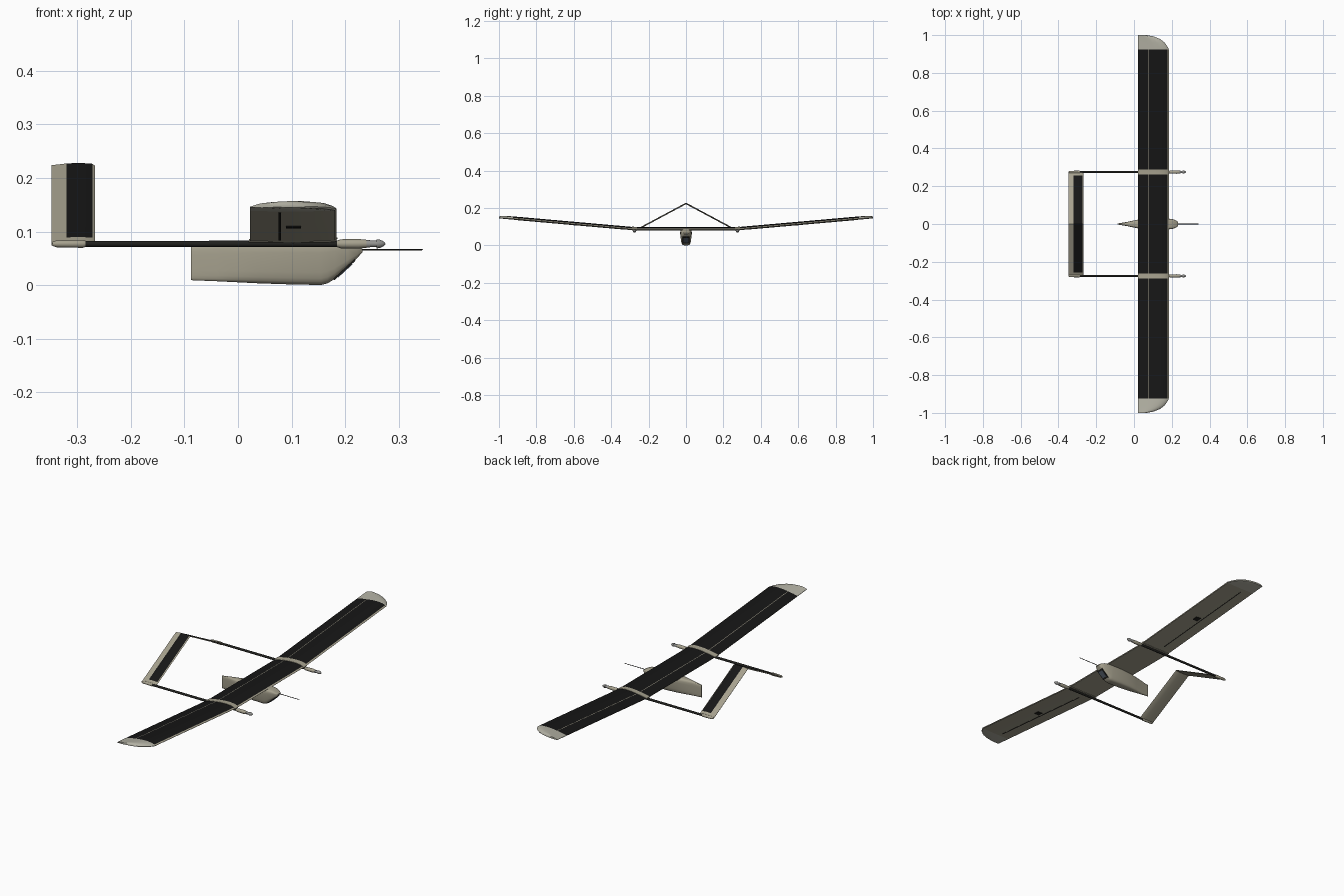
import bpy, bmesh
from math import sin, cos, pi, atan2, copysign
from mathutils import Matrix

if "Cube" in bpy.data.objects:
    bpy.data.objects.remove(bpy.data.objects["Cube"])


def material(name, rgb):
    m = bpy.data.materials.new(name)
    m.diffuse_color = (*rgb, 1)
    m.use_nodes = True
    m.node_tree.nodes["Principled BSDF"].inputs["Base Color"].default_value = m.diffuse_color
    return m


KHAKI = material("khaki", (0.38, 0.355, 0.27))
TIP = material("pale_tip", (0.45, 0.44, 0.37))
CELL = material("solar_cell", (0.008, 0.008, 0.008))
CARBON = material("carbon", (0.015, 0.015, 0.013))
METAL = material("metal", (0.3, 0.3, 0.29))
GLASS = material("glass", (0.08, 0.1, 0.13))


def finish(name, bm, mats, angle=0.6):
    bmesh.ops.recalc_face_normals(bm, faces=bm.faces)
    me = bpy.data.meshes.new(name)
    bm.to_mesh(me)
    bm.free()
    ob = bpy.data.objects.new(name, me)
    bpy.context.collection.objects.link(ob)
    for m in mats:
        me.materials.append(m)
    bpy.ops.object.select_all(action='DESELECT')
    ob.select_set(True)
    bpy.context.view_layer.objects.active = ob
    bpy.ops.object.shade_smooth_by_angle(angle=angle)
    return ob


def loft(name, rings, mats, pick=lambda i, j: 0):
    """Skin closed rings; pick(ring, side) chooses the material slot."""
    bm = bmesh.new()
    vs = [[bm.verts.new(p) for p in r] for r in rings]
    n = len(rings[0])
    for i in range(len(vs) - 1):
        for j in range(n):
            k = (j + 1) % n
            f = bm.faces.new((vs[i][j], vs[i][k], vs[i + 1][k], vs[i + 1][j]))
            f.material_index = pick(i, j)
    bm.faces.new(vs[0]).material_index = pick(0, n - 1)
    bm.faces.new(vs[-1]).material_index = pick(len(vs) - 2, n - 1)
    return finish(name, bm, mats)


def lathe(name, profile, y, z, mat, n=16):
    rings = [[(x, y + r * cos(2 * pi * k / n), z + r * sin(2 * pi * k / n))
              for k in range(n)] for x, r in profile]
    return loft(name, rings, [mat])


def box(name, size, loc, mat, axis='X', angle=0):
    bm = bmesh.new()
    bmesh.ops.create_cube(bm, size=1, matrix=Matrix.Translation(loc)
                          @ Matrix.Rotation(angle, 4, axis) @ Matrix.Diagonal((*size, 1)))
    return finish(name, bm, [mat])


# Wing: aerofoil sections, flat centre and raised outer panels
UPPER = [(0, .002), (.15, .007), (.32, .0115), (.335, .0118), (.5, .015), (.7, .0165),
         (.86, .0145), (.96, .009), (1, .0045)]
LOWER = [(.98, .0012), (.9, 0), (.5, -.001), (0, 0)]
JOINT, SLOPE = 0.275, 0.088


def wing_z(y):
    return 0.081 + max(0, abs(y) - JOINT) * SLOPE


def wing_ring(y, chord=1.0, grow=0.0):
    def pt(t, h, g):
        return (0.022 + 0.162 * t * chord + g * (2 * t - 1), y,
                wing_z(y) + h * chord ** 0.5 + (g if h > 0.0015 else -g))
    return [pt(t, h, grow) for t, h in UPPER + LOWER]


half = [(.262, 1), (.275, 1), (.288, 1), (.925, 1), (.94, .955), (.96, .87),
        (.98, .71), (.992, .52), (1, .28)]
stations = [(-y, c) for y, c in reversed(half)] + half


def wing_pick(i, j):
    mid = abs(stations[i][0] + stations[i + 1][0]) / 2
    if abs(stations[i][0]) > .92 and abs(stations[i + 1][0]) > .92:
        return 2
    if .26 < mid < .29:
        return 0
    return 1 if j in (0, 1, 3, 4, 5, 6) else 0


loft("wing", [wing_ring(y, c) for y, c in stations], [KHAKI, CELL, TIP], wing_pick)

for s, side in ((1, "left"), (-1, "right")):
    y = s * JOINT
    # Sleeve covering the wing joint
    loft(side + "_wing_joint",
         [wing_ring(y + d, 1, .0015) for d in (-.014, 0, .014)], [KHAKI])
    # Aileron gap and servo hatch under the outer panel
    tilt = s * atan2(SLOPE, 1)
    box(side + "_aileron_gap", (.004, .58, .002), (.078, s * .61, wing_z(.61) - .0008),
        CARBON, 'X', tilt)
    box(side + "_servo_hatch", (.028, .03, .003), (.104, s * .6, wing_z(.6) - .001),
        CARBON, 'X', tilt)
    # Tail boom, rear socket, motor pod, motor and spinner
    lathe(side + "_boom", [(-.3, .0055), (.2, .006)], y, .077, CARBON)
    lathe(side + "_tail_socket", [(-.346, .004), (-.338, .0065), (-.29, .0075), (-.285, .006)],
          y, .077, KHAKI)
    lathe(side + "_motor_pod", [(.185, .006), (.192, .0085), (.225, .009), (.24, .0075)],
          y, .077, KHAKI)
    lathe(side + "_motor", [(.238, .0072), (.246, .0072), (.246, .006), (.26, .006)],
          y, .077, METAL)
    lathe(side + "_spinner", [(.258, .0085), (.264, .008), (.27, .0055), (.274, .0025), (.275, .0005)],
          y, .077, METAL)

# Inverted V tail joining the two booms
tail_upper = [(0, .0006), (.35, .0035), (.65, .0045), (.94, .003), (1, 0)]
tail_lower = [(.94, -.002), (.65, -.003), (.35, -.0025), (0, -.0006)]
tail_y = (-.277, -.258, 0, .258, .277)
loft("v_tail", [[(-.348 + .081 * t, y, .223 - abs(y) * .535 + h * 1.13)
                 for t, h in tail_upper + tail_lower] for y in tail_y],
     [KHAKI, CELL], lambda i, j: 1 if i in (1, 2) and j in (1, 2) else 0)

# Fuselage pod: x, bottom z, top z, lower half width, upper half width
sections = [(-.088, .009, .072, .002, .003), (-.04, .007, .078, .009, .011),
            (.0, .005, .081, .016, .02), (.04, .003, .083, .021, .029),
            (.1, .001, .084, .024, .034), (.155, 0, .084, .024, .034),
            (.167, .003, .084, .023, .033), (.18, .011, .084, .022, .032),
            (.205, .034, .08, .022, .027), (.222, .05, .073, .018, .02),
            (.232, .061, .067, .011, .012)]


def pod_ring(x, b, t, wb, wt, n=20):
    ring = []
    for k in range(n):
        a = 2 * pi * (k + .5) / n
        u, v = (copysign(abs(f) ** .45, f) for f in (cos(a), sin(a)))
        h = (v + 1) / 2
        ring.append((x, u * (wb + (wt - wb) * h), b + (t - b) * h))
    return ring


loft("fuselage", [pod_ring(*s) for s in sections], [KHAKI])

# Sloping camera window in the nose, and the air speed probe
box("window_frame", (.054, .036, .003), (.1985, 0, .0285), CARBON, 'Y', -atan2(.92, 1))
box("window_pane", (.036, .027, .003), (.1995, 0, .0277), GLASS, 'Y', -atan2(.92, 1))
lathe("air_probe", [(.215, .0016), (.34, .0014), (.345, .0008)], 0, .066, CARBON, 8)
